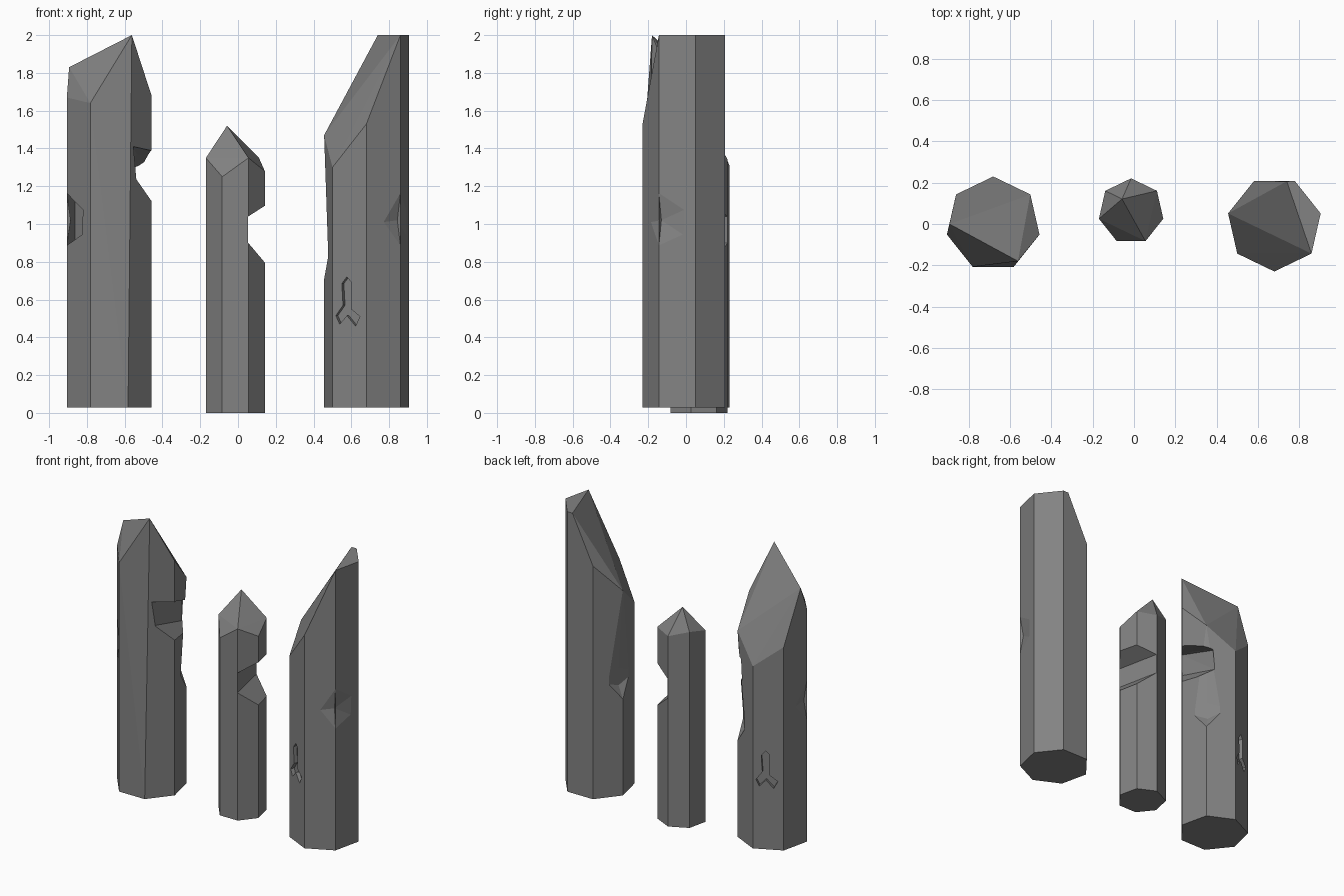
import bpy, bmesh
from math import cos, sin, tau, pi
from mathutils import Vector

if "Cube" in bpy.data.objects:
    bpy.data.objects.remove(bpy.data.objects["Cube"])

STEP = tau / 7
stone = bpy.data.materials.new("dark_stone")
stone.diffuse_color = (.225, .225, .225, 1)
stone.use_nodes = True
stone.node_tree.nodes["Principled BSDF"].inputs["Base Color"].default_value = stone.diffuse_color


def make_object(name, bm, location):
    bmesh.ops.recalc_face_normals(bm, faces=bm.faces)
    mesh = bpy.data.meshes.new(name)
    bm.to_mesh(mesh)
    bm.free()
    mesh.materials.append(stone)
    obj = bpy.data.objects.new(name, mesh)
    obj.location = location
    bpy.context.collection.objects.link(obj)
    return obj


def hull(name, points, location):
    bm = bmesh.new()
    for p in points:
        bm.verts.new(p)
    res = bmesh.ops.convex_hull(bm, input=bm.verts)
    junk = {g for g in res["geom_interior"] + res["geom_unused"]
            if isinstance(g, bmesh.types.BMVert)}
    bmesh.ops.delete(bm, geom=list(junk), context='VERTS')
    bmesh.ops.dissolve_limit(bm, angle_limit=0.01, verts=bm.verts, edges=bm.edges)
    return make_object(name, bm, location)


def pillar(name, location, radius, start, base, tops, extra):
    # seven-sided shaft, each corner with its own broken-off height
    pts = [Vector(p) for p in extra]
    for k, top in enumerate(tops):
        a = start + k * STEP
        x, y = radius * cos(a), radius * sin(a)
        pts.append(Vector((x, y, base)))
        if top:
            pts.append(Vector((x, y, top)))
    return hull(name, pts, location)


def polar(angle, points):
    # (radial, tangential, z) to local xyz
    c, s = cos(angle), sin(angle)
    return [Vector((r * c - t * s, r * s + t * c, z)) for r, t, z in points]


def cut(obj, cutter):
    cutter.hide_render = True
    mod = obj.modifiers.new("cut", 'BOOLEAN')
    mod.operation, mod.solver, mod.object = 'DIFFERENCE', 'EXACT', cutter
    bpy.context.view_layer.update()
    dg = bpy.context.evaluated_depsgraph_get()
    mesh = bpy.data.meshes.new_from_object(obj.evaluated_get(dg))
    obj.modifiers.clear()
    obj.data = mesh
    bpy.data.objects.remove(cutter)


# long chip along one edge
EDGE_CHIP = [(.188, 0, .79), (.19, 0, .91), (.207, 0, .97), (.26, 0, 1.9),
             (.19, .15, .85), (.19, -.15, .85), (.4, 0, .37), (.4, 0, 1.7)]
# shallow five-sided dent, one half on each side of an edge
DENT_MID = [(.209, 0, 1.02), (.231, 0, 1.17), (.231, 0, .88), (.3, 0, 1.03)]
DENT_HALVES = [DENT_MID + [(.187, -.09, 1.01), (.25, -.08, 1.02)],
               DENT_MID + [(.171, .125, .94), (.167, .135, 1.08), (.25, .1, 1.02)]]
# forked groove outline
GROOVE = [(-.015, .72), (-.045, .685), (-.038, .57), (-.08, .515), (-.058, .47),
          (-.015, .515), (.035, .46), (.062, .51), (.008, .55), (.008, .695)]


def groove_cutter(angle, location):
    bm = bmesh.new()
    face = bm.faces.new([bm.verts.new(p) for p in
                         polar(angle, [(.182, u, z) for u, z in GROOVE])])
    ext = bmesh.ops.extrude_face_region(bm, geom=[face])
    out = Vector((cos(angle), sin(angle), 0)) * .08
    bmesh.ops.translate(bm, vec=out,
                        verts=[v for v in ext["geom"] if isinstance(v, bmesh.types.BMVert)])
    return make_object("groove_cutter", bm, location)


def weather(obj, turn):
    loc = obj.location.copy()
    cut(obj, hull("chip_cutter", polar(turn + STEP * .75, EDGE_CHIP), loc))
    for half in DENT_HALVES:
        cut(obj, hull("dent_cutter", polar(turn + STEP * 3.75, half), loc))
    cut(obj, groove_cutter(turn + STEP * 2.25, loc))


# left pillar: leaning ridge with a peak at the front
left = pillar("left_pillar", (-.682, 0, 0), .23, pi / 2, .028,
              [1.31, 1.46, 1.67, 1.64, None, 1.68, 1.48],
              [(.12, -.18, 2), (-.212, 0, 1.83)])
weather(left, 0)
# deep gouge on the left pillar's right side
cut(left, hull("gouge_cutter",
               [(.128, -.17, 1.41), (.145, -.03, 1.37), (.145, -.03, 1.24), (.13, .16, 1.3),
                (.13, .17, 1.15), (.14, -.15, 1.24),
                (.4, -.22, 1.39), (.4, .25, 1.34), (.4, -.25, 1.0), (.4, .25, .95)],
               left.location.copy()))

# right pillar: steep slanted break with a small flat top
right = pillar("right_pillar", (.68, 0, 0), .23, -pi / 2, .028,
               [1.53, 2, 2, 2, 1.67, 1.47, 1.30], [(.06, .207, 2)])
weather(right, STEP * 2.5)

# middle pillar: short, pointed, notched on its right side
middle = pillar("middle_pillar", (-.014, .061, 0), .16, pi / 2, 0,
                [1.34, 1.38, 1.35, 1.25, 1.35, 1.28, 1.35], [(-.044, .06, 1.52)])
notch = []
for y, x in ((-.25, .09), (.25, -.014)):
    notch += [(x, y, .9), (x, y, 1.04), (x + .255, y, .66), (x + .255, y, 1.17)]
cut(middle, hull("notch_cutter", notch, middle.location.copy()))
